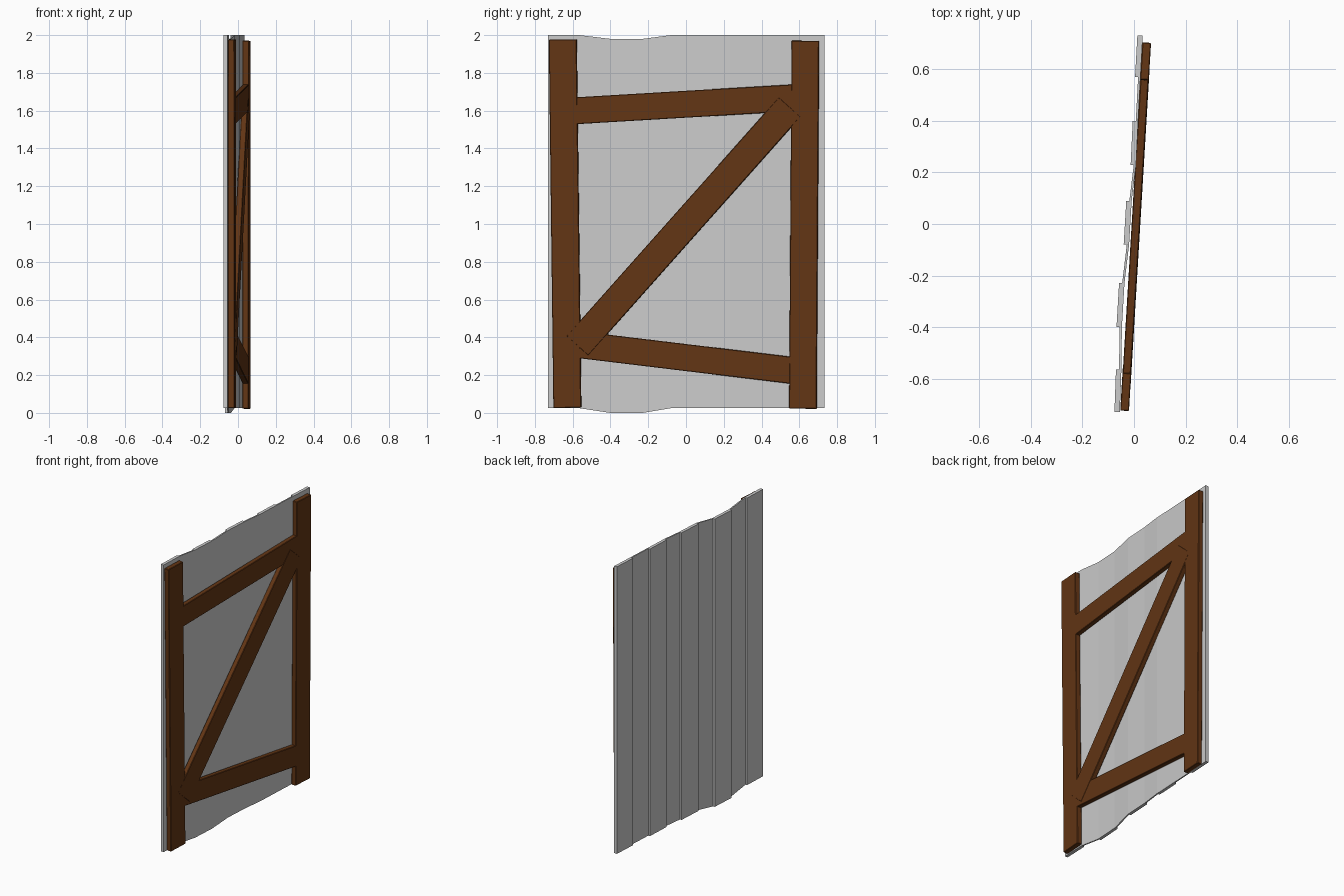
import bpy, bmesh
from mathutils import Vector

if "Cube" in bpy.data.objects:
    bpy.data.objects.remove(bpy.data.objects["Cube"])


def material(name, rgb):
    m = bpy.data.materials.new(name)
    m.diffuse_color = (*rgb, 1)
    m.use_nodes = True
    m.node_tree.nodes["Principled BSDF"].inputs["Base Color"].default_value = m.diffuse_color
    return m


WOOD = material("dark brown wood", (0.125, 0.036, 0.007))
METAL = material("grey sheet metal", (0.6, 0.6, 0.6))


def finish(bm, name, mat):
    bmesh.ops.recalc_face_normals(bm, faces=bm.faces)
    me = bpy.data.meshes.new(name)
    bm.to_mesh(me)
    bm.free()
    me.materials.append(mat)
    ob = bpy.data.objects.new(name, me)
    bpy.context.collection.objects.link(ob)
    return ob


# Sheet panel: nine vertical strips, every other one stepped outward
# Each entry is y, inner x, vertical sag
COLS = [(-0.73, -0.055, 0), (-0.565, -0.049, 0), (-0.40, -0.047, 1),
        (-0.23, -0.037, 1), (-0.08, -0.019, 0), (0.09, -0.009, 0),
        (0.23, 0.008, 0), (0.40, 0.016, 0), (0.57, 0.025, 0), (0.732, 0.034, 0)]
bm = bmesh.new()


def pair(y, x, sag):
    return (bm.verts.new((x, y, 0.025 - 0.025 * sag)),
            bm.verts.new((x, y, 2.0 - 0.02 * sag)))


inner = [pair(*c) for c in COLS]
previous = inner[0]
for i in range(9):
    t = 0.021 if i % 2 == 0 else 0.009
    (ya, xa, sa), (yb, xb, sb) = COLS[i], COLS[i + 1]
    oa, ob_ = pair(ya, xa - t, sa), pair(yb, xb - t, sb)
    a, b = inner[i], inner[i + 1]
    bm.faces.new((a[0], a[1], b[1], b[0]))
    bm.faces.new((oa[0], ob_[0], ob_[1], oa[1]))
    bm.faces.new((previous[0], previous[1], oa[1], oa[0]))   # step wall
    for k in (0, 1):
        bm.faces.new((a[k], b[k], ob_[k], oa[k]))            # strip end cap
    previous = ob_
bm.faces.new((inner[9][0], inner[9][1], previous[1], previous[0]))
finish(bm, "metal_sheet", METAL)


# Frame lies in a slightly turned vertical plane
def beam(name, p, q, width, depth=0.034, shift=0.0):
    n = Vector((1, -0.06, 0)).normalized()
    P, Q = [Vector((0.06 * y + 0.007 + shift, y, z)) for y, z in (p, q)]
    side = n.cross((Q - P).normalized())
    bm = bmesh.new()
    rings = [[bm.verts.new(c + side * a * width / 2 + n * b * depth / 2)
              for a, b in ((-1, -1), (1, -1), (1, 1), (-1, 1))] for c in (P, Q)]
    for i in range(4):
        j = (i + 1) % 4
        bm.faces.new((rings[0][i], rings[0][j], rings[1][j], rings[1][i]))
    for r in rings:
        bm.faces.new(r)
    ob = finish(bm, name, WOOD)
    bev = ob.modifiers.new("soft_edge", 'BEVEL')
    bev.width = 0.003
    bev.segments = 1


beam("left_post", (-0.628, 0.027), (-0.652, 1.977), 0.147)
beam("right_post", (0.619, 0.022), (0.632, 1.97), 0.145)
beam("top_rail", (-0.66, 1.595), (0.69, 1.675), 0.142, 0.032)
beam("bottom_rail", (-0.64, 0.37), (0.62, 0.218), 0.142, 0.032)
beam("diagonal_brace", (-0.575, 0.355), (0.55, 1.62), 0.155, 0.033, 0.001)
